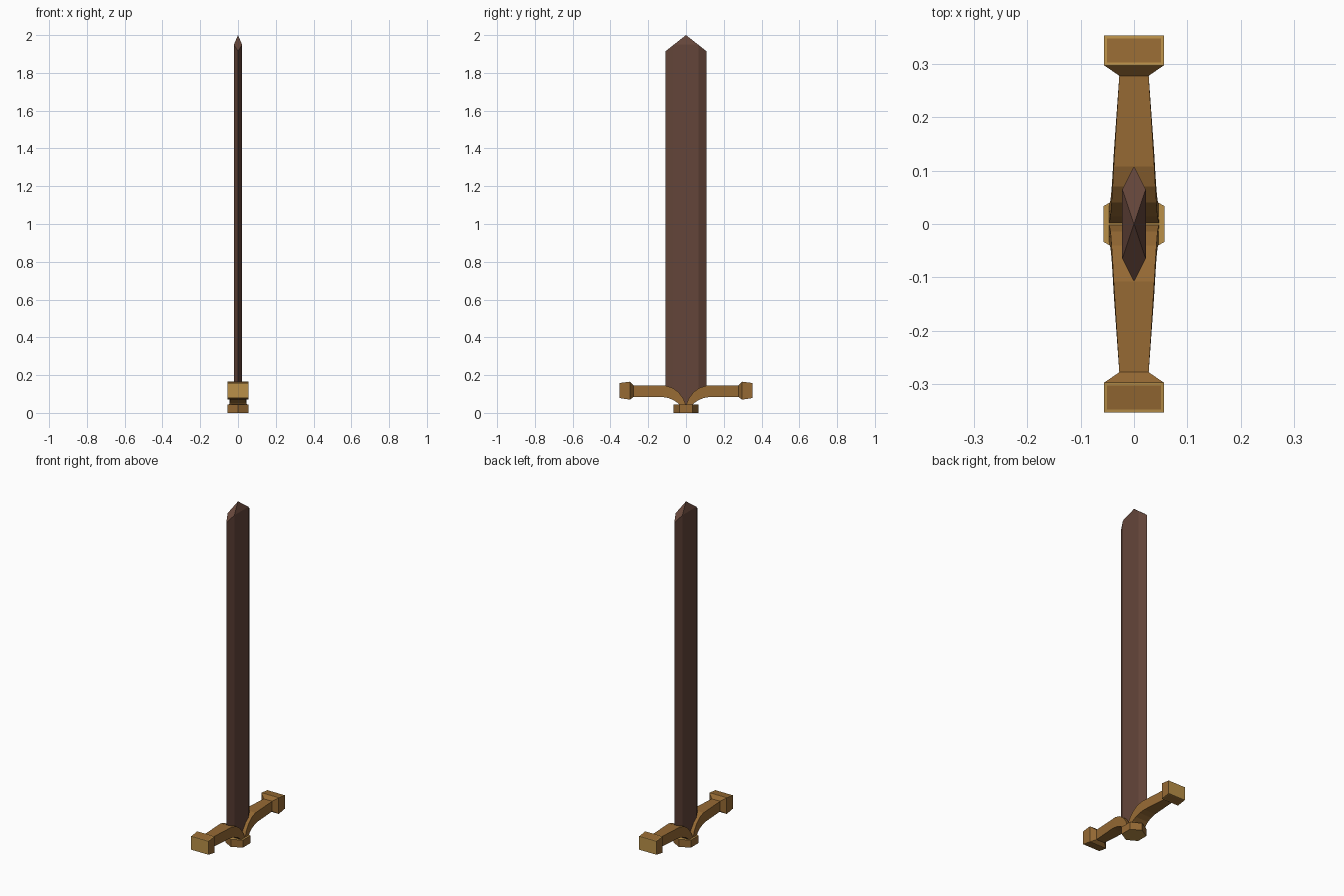
import bpy, bmesh, math

if "Cube" in bpy.data.objects:
    bpy.data.objects.remove(bpy.data.objects["Cube"])


def material(name, rgb):
    m = bpy.data.materials.new(name)
    m.diffuse_color = (*rgb, 1)
    m.use_nodes = True
    m.node_tree.nodes["Principled BSDF"].inputs["Base Color"].default_value = m.diffuse_color
    return m


brown = material("dark brown", (0.127, 0.060, 0.042))
gold = material("deep gold", (0.305, 0.144, 0.034))
light = material("light gold", (0.49, 0.28, 0.066))


def loft(name, rings, mats, tip=None):
    """Join equal-sized rings of points, cap the ends (or close on a tip)."""
    bm = bmesh.new()
    vs = [[bm.verts.new(p) for p in r] for r in rings]
    n = len(vs[0])
    for a, b in zip(vs, vs[1:]):
        for i in range(n):
            j = (i + 1) % n
            bm.faces.new((a[i], a[j], b[j], b[i]))
    bm.faces.new(vs[0])
    if tip:
        t = bm.verts.new(tip)
        for i in range(n):
            bm.faces.new((vs[-1][i], vs[-1][(i + 1) % n], t))
    else:
        bm.faces.new(vs[-1])
    bmesh.ops.recalc_face_normals(bm, faces=bm.faces)
    me = bpy.data.meshes.new(name)
    bm.to_mesh(me)
    bm.free()
    for m in mats:
        me.materials.append(m)
    ob = bpy.data.objects.new(name, me)
    bpy.context.collection.objects.link(ob)
    return ob


# Blade: flattened hexagon, pointed tip, root tapering into the guard
def blade_ring(w, f, x, z_edge, z_flat):
    return [(0, w, z_edge), (-x, f, z_flat), (-x, -f, z_flat),
            (0, -w, z_edge), (x, -f, z_flat), (x, f, z_flat)]


loft("blade", [blade_ring(0.012, 0.008, 0.022, 0.04, 0.04),
               blade_ring(0.05, 0.035, 0.022, 0.095, 0.08),
               blade_ring(0.108, 0.065, 0.022, 0.13, 0.105),
               blade_ring(0.108, 0.065, 0.022, 1.915, 1.949)],
     [brown], tip=(0, 0, 2.0))

# Guard arms: curved profile, (y top, z top, y bottom, z bottom, half width)
sections = [(0.0, 0.040, 0.033, 0.040, 0.047), (0.014, 0.075, 0.045, 0.053, 0.044),
            (0.040, 0.110, 0.065, 0.067, 0.042), (0.070, 0.132, 0.095, 0.079, 0.040),
            (0.108, 0.144, 0.130, 0.085, 0.038), (0.285, 0.144, 0.285, 0.085, 0.027)]
# End blocks: (y, half width, z low, z high)
block = [(0.277, 0.027, 0.085, 0.144), (0.297, 0.056, 0.070, 0.165),
         (0.353, 0.056, 0.079, 0.158)]

for side, s in (("front", -1), ("back", 1)):
    loft(f"{side}_guard_arm",
         [[(-w, s * yt, zt), (w, s * yt, zt), (w, s * yb, zb), (-w, s * yb, zb)]
          for yt, zt, yb, zb, w in sections], [gold])
    ob = loft(f"{side}_guard_block",
              [[(-w, s * y, b), (w, s * y, b), (w, s * y, t), (-w, s * y, t)]
               for y, w, b, t in block], [gold, light])
    # light outer end, light rim around the top and bottom faces
    bm = bmesh.new()
    bm.from_mesh(ob.data)
    flat = []
    for f in bm.faces:
        if s * f.normal.y > 0.9:
            f.material_index = 1
        elif abs(f.normal.z) > 0.9:
            flat.append(f)
    rim = bmesh.ops.inset_individual(bm, faces=flat, thickness=0.008)
    for f in rim["faces"]:
        f.material_index = 1
    bm.to_mesh(ob.data)
    bm.free()

# Pommel plate: six-sided disc with light top and bottom
hexagon = [(0.067 * math.sin(math.radians(60 * i)) * 0.98,
            0.067 * math.cos(math.radians(60 * i))) for i in range(6)]
pommel = loft("pommel", [[(x, y, z) for x, y in hexagon] for z in (0.0, 0.044)],
              [gold, light])
for p in pommel.data.polygons:
    p.material_index = 1 if abs(p.normal.z) > 0.9 else 0
